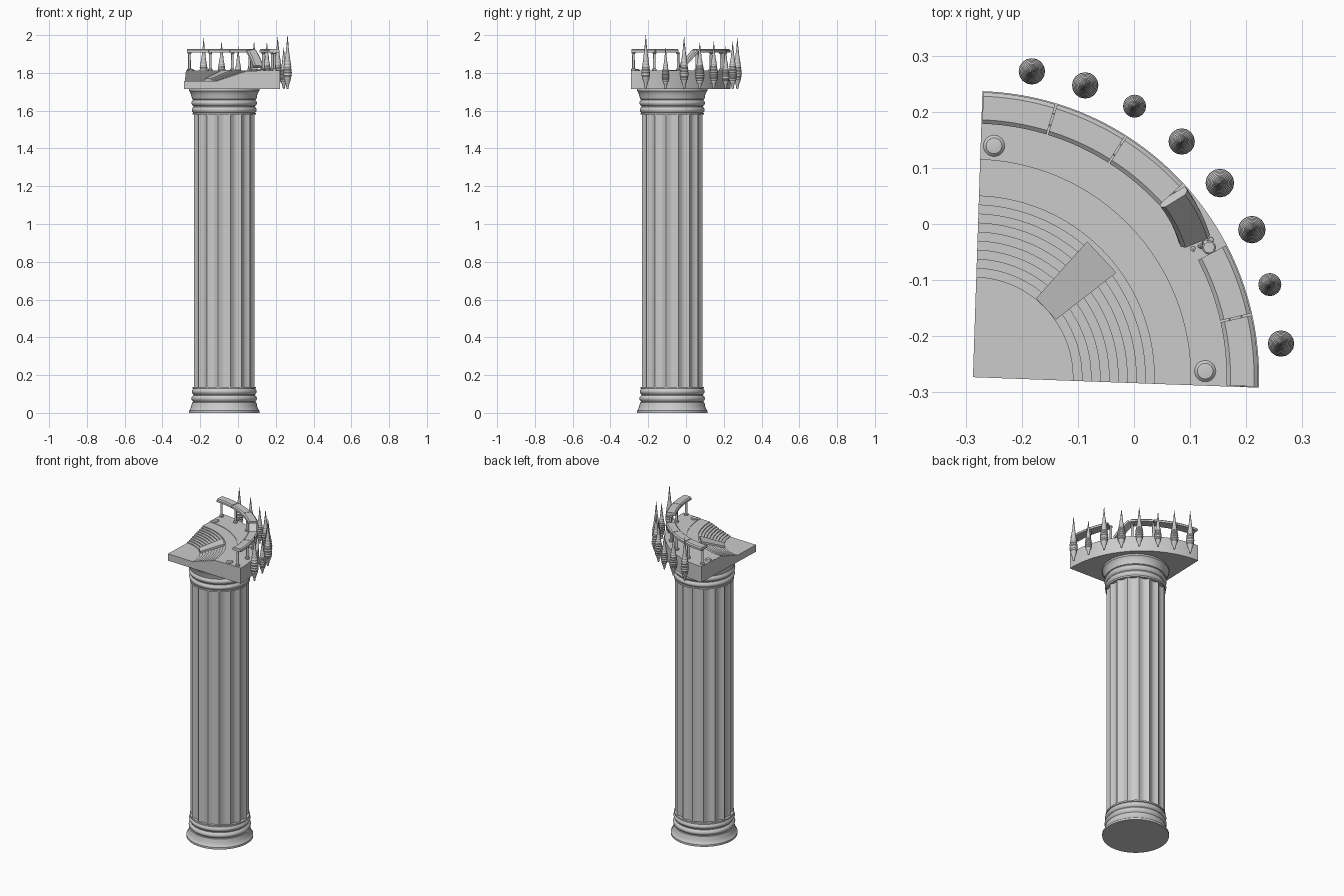
import bpy, bmesh, math, random
from math import sin, cos, pi, radians
from mathutils import Vector, Matrix

if "Cube" in bpy.data.objects:
    bpy.data.objects.remove(bpy.data.objects["Cube"])

random.seed(4)
C = Vector((-0.287, -0.273, 0))      # corner of the quarter-round terrace
COL = Vector((-0.073, -0.073, 0))    # column axis
A0, A1 = -2.1, 88.1                  # terrace angle range


def finish(name, bm, smooth=30, matrix=None):
    bmesh.ops.remove_doubles(bm, verts=bm.verts, dist=1e-5)
    bmesh.ops.recalc_face_normals(bm, faces=bm.faces)
    me = bpy.data.meshes.new(name)
    bm.to_mesh(me)
    bm.free()
    ob = bpy.data.objects.new(name, me)
    bpy.context.collection.objects.link(ob)
    if matrix:
        ob.matrix_world = matrix
    if smooth:
        bpy.ops.object.select_all(action='DESELECT')
        ob.select_set(True)
        bpy.context.view_layer.objects.active = ob
        bpy.ops.object.shade_smooth_by_angle(angle=radians(smooth))
    return ob


def sweep(name, profile, center, a0=0, a1=360, n=48, smooth=30, matrix=None):
    """Turn an (r, z) profile about a vertical axis; partial sweeps are capped."""
    bm = bmesh.new()
    full = a1 - a0 >= 360
    rings = []
    for i in range(n if full else n + 1):
        a = radians(a0 + (a1 - a0) * i / n)
        rings.append([bm.verts.new((center.x + r * cos(a), center.y + r * sin(a), center.z + z))
                      for r, z in profile])
    m = len(profile)
    for i in range(n):
        p, q = rings[i], rings[(i + 1) % len(rings)]
        for j in range(m - 1 if full else m):
            k = (j + 1) % m
            bm.faces.new((p[j], p[k], q[k], q[j]))
    if not full:
        bm.faces.new(rings[0])
        bm.faces.new(rings[-1])
    return finish(name, bm, smooth, matrix)


def polar(r, deg, z=0.0):
    return C + Vector((r * cos(radians(deg)), r * sin(radians(deg)), z))


# Column base and matching capital
def bulge(z0, z1, r, d):
    return [(r + d * sin(pi * i / 6), z0 + (z1 - z0) * i / 6) for i in range(7)]


moulding = [(0, 0), (0.187, 0), (0.187, 0.012), (0.181, 0.018), (0.175, 0.034),
            (0.170, 0.056), (0.165, 0.058)]
moulding += bulge(0.06, 0.092, 0.165, 0.009) + [(0.163, 0.093), (0.163, 0.097)]
moulding += bulge(0.098, 0.128, 0.164, 0.008) + [(0.168, 0.129), (0.168, 0.138), (0, 0.138)]
sweep("column_base", moulding, COL)
sweep("column_capital", [(r, 1.717 - z) for r, z in moulding], COL)

# Fluted shaft
bm = bmesh.new()
FL, SUB = 16, 6
outline = []
for i in range(FL * SUB):
    a = 2 * pi * (i + SUB / 2) / (FL * SUB)
    r = 0.164 - 0.014 * sin(pi * (i % SUB) / SUB)
    outline.append((COL.x + r * cos(a), COL.y + r * sin(a)))
low = [bm.verts.new((x, y, 0.13)) for x, y in outline]
high = [bm.verts.new((x, y, 1.587)) for x, y in outline]
for i in range(len(low)):
    j = (i + 1) % len(low)
    bm.faces.new((low[i], low[j], high[j], high[i]))
bm.faces.new(low)
bm.faces.new(high)
finish("fluted_shaft", bm, 25)

# Terrace with sunken floor and curved steps
FLOOR, TOP, STEPS = 1.757, 1.809, 10
terrace = [(0, 1.715), (0.51, 1.715), (0.51, 1.812), (0.388, 1.812), (0.388, TOP)]
for i in range(STEPS - 1, -1, -1):
    r = 0.178 + 0.145 * i / (STEPS - 1)
    terrace += [(r, FLOOR + (TOP - FLOOR) * (i + 1) / STEPS),
                (r, FLOOR + (TOP - FLOOR) * i / STEPS)]
terrace.append((0, FLOOR))
sweep("stepped_terrace", terrace, C, A0, A1, 48)

# Ramp crossing the steps
bm = bmesh.new()
ramp = []
for r, half, z in ((0.178, 0.026, 1.771), (0.314, 0.038, 1.816)):
    mid = polar(r, 43)
    side = Vector((-sin(radians(43)), cos(radians(43)), 0)) * half
    ramp.append([bm.verts.new(mid + side * s + Vector((0, 0, h)))
                 for s, h in ((-1, 1.75), (1, 1.75), (1, z), (-1, z))])
for j in range(4):
    k = (j + 1) % 4
    bm.faces.new((ramp[0][j], ramp[0][k], ramp[1][k], ramp[1][j]))
bm.faces.new(ramp[0])
bm.faces.new(ramp[1])
finish("ramp", bm, 0)

# Low domes on the terrace
for ang in (84.8, 1.5):
    sweep("floor_dome", [(0, 1.808), (0.019, 1.808), (0.019, 1.814), (0.014, 1.819), (0, 1.821)],
          polar(0.414, ang), n=24)

# Balustrade: posts and curved rail pieces, one piece fallen
JOINTS = [-2.1, 12.7, 27.7, 42.5, 57.6, 73, 88.1]
rail = [(0.452, 1.908), (0.508, 1.908), (0.508, 1.920), (0.501, 1.926), (0.459, 1.926), (0.452, 1.920)]
for i, (a, b) in enumerate(zip(JOINTS, JOINTS[1:])):
    if i == 2:
        continue
    sweep("rail_piece", rail, C, a + 0.2, b - 0.2, 10)
for ang in (-0.6, 12.7, 28.8, 43.5, 57.6, 73, 86.4):
    sweep("rail_post", [(0, 1.81), (0.012, 1.81), (0.012, 1.820), (0.007, 1.824), (0.0065, 1.9),
                        (0.010, 1.903), (0.010, 1.909), (0, 1.909)], polar(0.48, ang), n=12)

hinge = polar(0.48, 42, 1.915)
chord = polar(0.48, 28) - polar(0.48, 42)
axis = Vector((0, 0, 1)).cross(chord).normalized()
fall = (Matrix.Translation(hinge) @ Matrix.Rotation(radians(-8), 4, 'Z')
        @ Matrix.Rotation(radians(45), 4, axis) @ Matrix.Translation(-hinge))
sweep("fallen_rail_piece", rail, C, 27.7, 42, 10, matrix=fall)

# Rubble beside the fallen piece
for x, y, s in ((0.105, -0.044, .006), (0.118, -0.040, .005), (0.128, -0.036, .008),
                (0.137, -0.028, .006), (0.136, -0.041, .006)):
    bm = bmesh.new()
    bmesh.ops.create_icosphere(bm, subdivisions=1, radius=s)
    for v in bm.verts:
        v.co = v.co * random.uniform(0.7, 1.2) + Vector((x, y, 1.815))
    finish("rubble", bm, 0)

# Slender cypress trees floating round the edge: x, y, radius, top
TREES = [(-0.182, 0.272, .024, 1.985), (-0.087, 0.247, .024, 1.965), (0.001, 0.21, .021, 1.94),
         (0.085, 0.147, .024, 1.965), (0.153, 0.073, .026, 1.96), (0.21, -0.01, .025, 1.99),
         (0.242, -0.108, .021, 1.935), (0.262, -0.213, .024, 2.0)]
SHAPE = [(0, .2), (.08, .38), (.18, .8), (.27, 1), (.36, .95), (.5, .72), (.65, .45), (.8, .25), (1, .03)]


def width(t):
    for (t0, w0), (t1, w1) in zip(SHAPE, SHAPE[1:]):
        if t <= t1:
            return w0 + (w1 - w0) * (t - t0) / (t1 - t0)
    return SHAPE[-1][1]


for x, y, rad, top in TREES:
    prof = [(0, 1.715)]
    N = 36
    for i in range(N + 1):
        t = i / N
        prof.append((rad * width(t) * (1 if i % 2 else 0.88), 1.715 + (top - 1.715) * t))
    prof.append((0, top))
    sweep("cypress_tree", prof, Vector((x, y, 0)), n=16, smooth=25)
